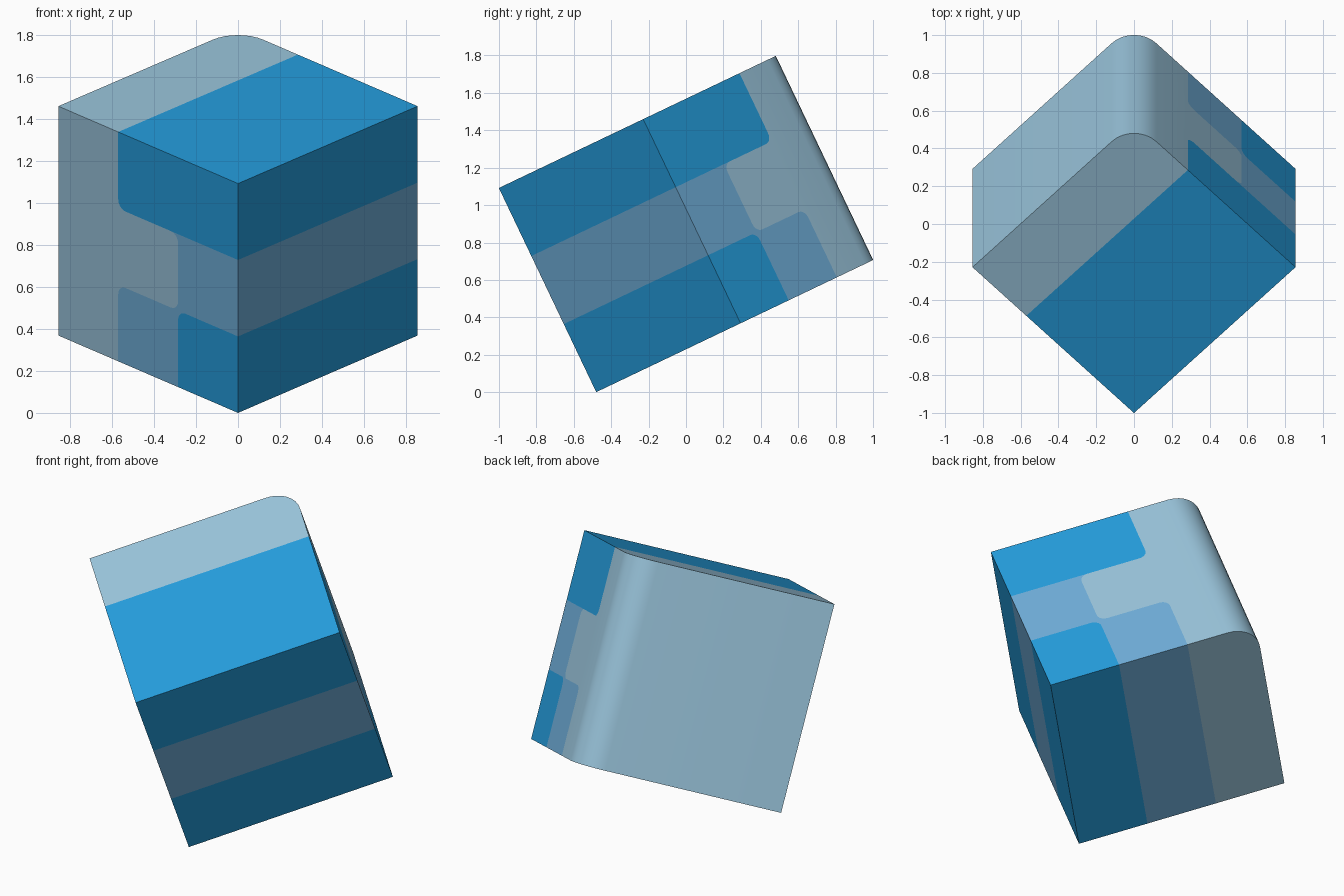
import bpy, bmesh, math
from mathutils import Matrix, Vector

if "Cube" in bpy.data.objects:
    bpy.data.objects.remove(bpy.data.objects["Cube"])

SIZE = 1.2094                 # edge length of the cube
TILT = math.radians(25.5)     # lean towards the front
T, S, R = 1 / 3, 2 / 3, 0.04  # pattern thirds and corner rounding


def material(name, rgb):
    lin = [(c / 255 / 12.92) if c < 11 else ((c / 255 + 0.055) / 1.055) ** 2.4 for c in rgb]
    m = bpy.data.materials.new(name)
    m.diffuse_color = (*lin, 1)
    m.use_nodes = True
    m.node_tree.nodes["Principled BSDF"].inputs["Base Color"].default_value = m.diffuse_color
    return m


def arc(u, v, du, dv, n=5):
    """Rounded corner from (u + du*R, v) to (u, v + dv*R)."""
    pts = []
    for i in range(n + 1):
        a = math.pi / 2 * i / n
        pts.append((u + du * R * (1 - math.sin(a)), v + dv * R * (1 - math.cos(a))))
    return pts


# Pattern on the side of the cube, as regions sharing their rounded borders
a1 = arc(S, S, -1, 1)
a2 = arc(T, S, 1, -1)
a3 = arc(T, T, 1, 1)
a4 = arc(S, T, -1, -1)
a5 = arc(T, T, -1, -1)
regions = [
    (0, [(0, S), a2[0]] + a1 + [(S, 1), (0, 1)]),
    (0, [(0, 0), (T, 0)] + a5[::-1] + [(0, T)]),
    (1, [(T, 0), (S, 0)] + a4[::-1] + a3 + a2[::-1] + [(0, S), (0, T)] + a5),
    (2, [(S, 0), (1, 0), (1, 1), (S, 1)] + a1[::-1] + a2 + a3[::-1] + a4),
]

bm = bmesh.new()
verts = {}


def vert(p):
    key = (round(p[0], 5), round(p[1], 5))
    if key not in verts:
        verts[key] = bm.verts.new((p[0], p[1], 0))
    return verts[key]


caps = []
for index, pts in regions:
    face = bm.faces.new([vert(p) for p in pts])
    face.material_index = index
    caps.append(face)

# Extrude the pattern through the cube; walls take the colour of their region
res = bmesh.ops.extrude_face_region(bm, geom=caps, use_keep_orig=True)
bmesh.ops.translate(bm, verts=[g for g in res["geom"] if isinstance(g, bmesh.types.BMVert)],
                    vec=(0, 0, 1))
cap_set = set(caps)
for f in bm.faces:
    if len({round(v.co.z) for v in f.verts}) == 2:
        for e in f.edges:
            for other in e.link_faces:
                if other in cap_set:
                    f.material_index = other.material_index
bmesh.ops.recalc_face_normals(bm, faces=bm.faces)

# Round the single back edge
back = [e for e in bm.edges if all(v.co.x > 0.999 and v.co.z > 0.999 for v in e.verts)]
bmesh.ops.bevel(bm, geom=back, offset=0.139, offset_type='OFFSET', segments=8,
                profile=0.5, affect='EDGES', material=2)

# Stand the cube on its front corner edge, leaning forwards
h = math.sqrt(0.5)
c, s = math.cos(TILT), math.sin(TILT)
axes = (Vector((-h, h * c, h * s)), Vector((0, -s, c)), Vector((h, h * c, h * s)))
rot = Matrix([[ax[i] for ax in axes] for i in range(3)]).to_4x4()
bmesh.ops.transform(bm, matrix=Matrix.Translation((0, -0.48, 0)) @ rot @ Matrix.Scale(SIZE, 4),
                    verts=bm.verts)

mesh = bpy.data.meshes.new("tilted_cube")
bm.to_mesh(mesh)
bm.free()
for m in (material("bright blue", (37, 158, 222)),
          material("soft blue", (112, 175, 218)),
          material("pale grey blue", (154, 197, 220))):
    mesh.materials.append(m)
cube = bpy.data.objects.new("tilted_cube", mesh)
bpy.context.collection.objects.link(cube)
bpy.context.view_layer.objects.active = cube
cube.select_set(True)
bpy.ops.object.shade_smooth_by_angle(angle=math.radians(30))
